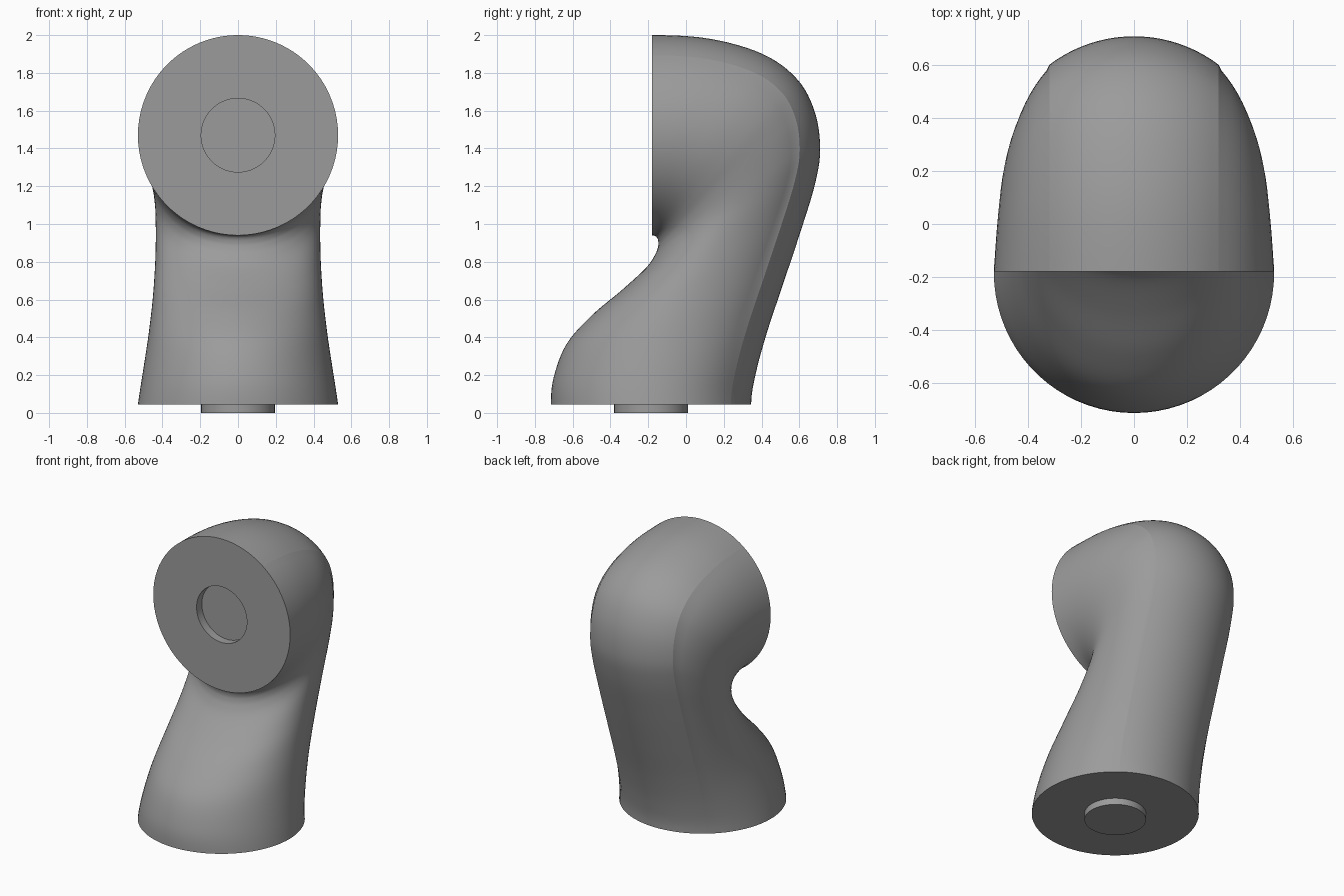
import bpy, bmesh
from math import sin, cos, pi, asin
from mathutils import Vector

if "Cube" in bpy.data.objects:
    bpy.data.objects.remove(bpy.data.objects["Cube"])

R, PEG_R, PEG = 0.53, 0.195, 0.045
A0 = asin(0.32 / R)          # angle of the crease either side of the back line
SAG = R * (1 - cos(A0))      # depth of the back strip
NB, NS, SUB = 10, 30, 6      # back strip steps, side steps, rings per station

# Stations: back line (y, z), front line (y, z), half width
stations = [
    (.345, .045, -.715, .045, .53), (.372, .22, -.70, .19, .503),
    (.43, .43, -.632, .365, .473), (.51, .67, -.50, .515, .45),
    (.60, .94, -.34, .65, .437), (.68, 1.2, -.215, .765, .436),
    (.71, 1.39, -.165, .835, .443), (.683, 1.59, -.148, .88, .46),
    (.59, 1.765, -.147, .908, .482), (.41, 1.898, -.153, .927, .502),
    (.13, 1.98, -.164, .937, .518), (-.18, 2.0, -.18, .94, .53)]


def smooth_path(pts, sub):
    """Catmull-Rom that leaves the foot vertically and meets the face squarely."""
    p = [Vector(v) for v in pts]
    first, last = 2 * p[0] - p[1], 2 * p[-1] - p[-2]
    for i in (0, 2):
        first[i] = p[1][i]
        last[i + 1] = p[-2][i + 1]
    p = [first] + p + [last]
    out = []
    for i in range(1, len(p) - 2):
        a, b, c, d = p[i - 1:i + 3]
        for k in range(sub):
            t = k / sub
            out.append(0.5 * (2 * b + (c - a) * t + (2 * a - 5 * b + 4 * c - d) * t * t
                              + (3 * b - a - 3 * c + d) * t ** 3))
    return out + [p[-2]]


# Angles around a section, measured from the back line, mirrored
half = [A0 * i / NB for i in range(NB + 1)]
half += [A0 + (pi - A0) * i / NS for i in range(1, NS + 1)]
angles = half + [-a for a in reversed(half[1:-1])]
N = len(angles)


def section(back, front, w, normal):
    """Fixed arc along the back, then sides narrowing to width w."""
    crease = back + normal * SAG
    ring = []
    for a in angles:
        x, h = R * sin(a), cos(a)
        if abs(a) <= A0 + 1e-6:
            p = crease.lerp(back, (h - cos(A0)) / (1 - cos(A0)))
        else:
            p = crease.lerp(front, (cos(A0) - h) / (cos(A0) + 1))
            f = min(1, (cos(A0) - h) / cos(A0)) ** 0.5
            x *= 1 - (1 - w / R) * sin(f * pi / 2)
        ring.append((x, p.x, p.y))
    return ring


rows = smooth_path(stations, SUB)
body = []
for i, r in enumerate(rows):
    back, front = Vector((r[0], r[1])), Vector((r[2], r[3]))
    if i in (0, len(rows) - 1):
        n = (front - back).normalized()
    else:
        t = Vector((rows[i + 1][0] - rows[i - 1][0], rows[i + 1][1] - rows[i - 1][1])).normalized()
        n = Vector((-t.y, t.x))
    body.append(section(back, front, r[4], n))

# Peg under the foot and matching socket in the front face
yc, zc = -.185, 1.47
peg = [[(PEG_R * sin(a), yc + PEG_R * cos(a), z) for a in angles] for z in (0, PEG)]
socket = [[(PEG_R * sin(a), y, zc + PEG_R * cos(a)) for a in angles] for y in (-.18, -.18 + PEG * 1.3)]

# Skin all rings: peg, foot, swept body, face, socket
bm = bmesh.new()
rings = [[bm.verts.new(c) for c in ring] for ring in peg + body + socket]
for a, b in zip(rings, rings[1:]):
    for j in range(N):
        k = (j + 1) % N
        bm.faces.new((a[j], a[k], b[k], b[j]))
bm.faces.new(rings[0])
bm.faces.new(rings[-1])
bmesh.ops.recalc_face_normals(bm, faces=bm.faces)

# Smooth shading with crisp rims and two crease lines down the back
for f in bm.faces:
    f.smooth = True
for i in (0, 1, 2, -3, -2, -1):
    for j in range(N):
        bm.edges.get((rings[i][j], rings[i][(j + 1) % N])).smooth = False
for a, b in zip(rings[2:-2], rings[3:-2]):
    for j in (NB, N - NB):
        bm.edges.get((a[j], b[j])).smooth = False

mesh = bpy.data.meshes.new("curved_joint_segment")
bm.to_mesh(mesh)
bm.free()
obj = bpy.data.objects.new("curved_joint_segment", mesh)
bpy.context.collection.objects.link(obj)

# Dark grey finish
grey = bpy.data.materials.new("dark_grey")
grey.diffuse_color = (.33, .33, .33, 1)
grey.use_nodes = True
grey.node_tree.nodes["Principled BSDF"].inputs["Base Color"].default_value = grey.diffuse_color
mesh.materials.append(grey)
